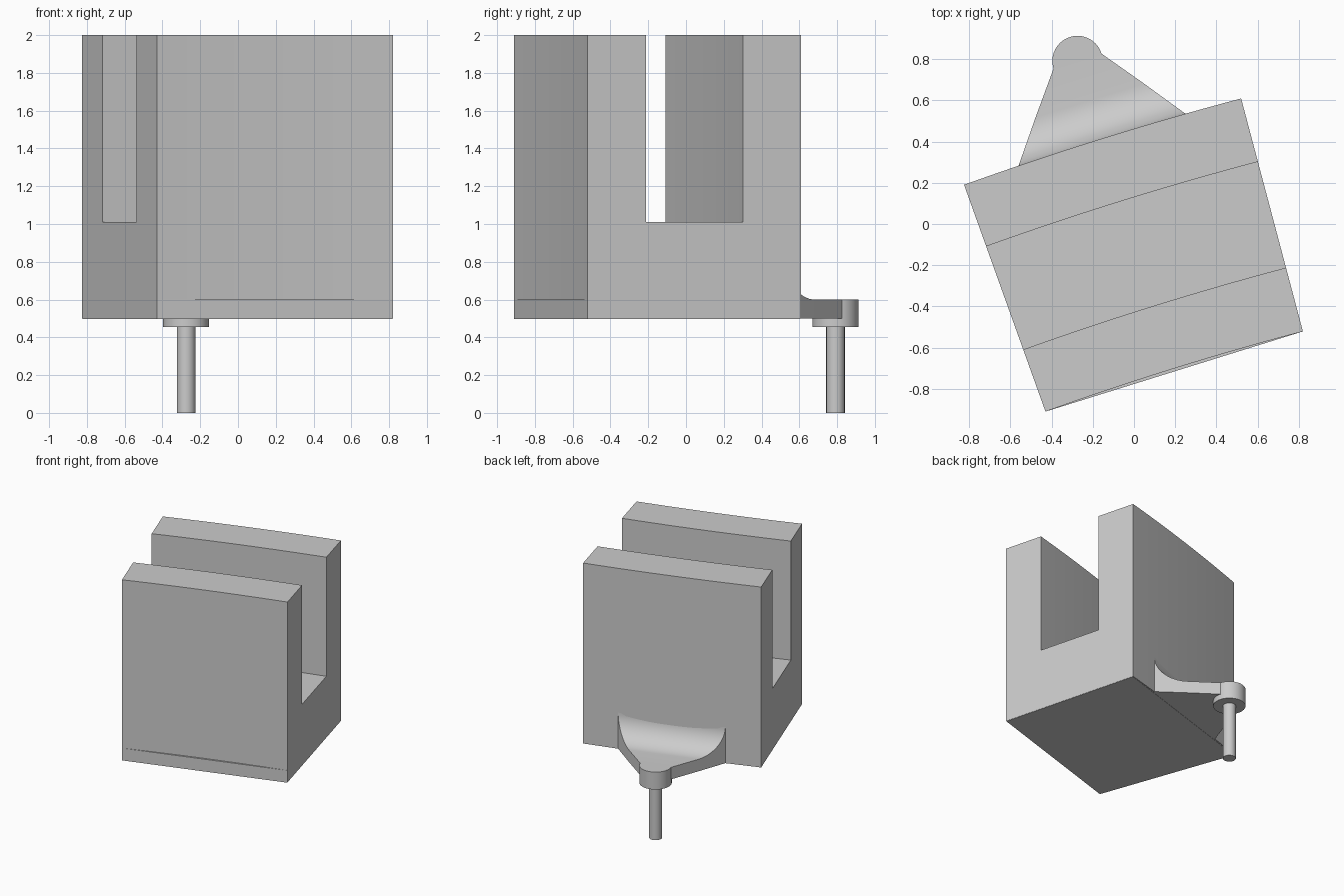
import bpy
import bmesh
from math import sin, cos, sqrt, radians
from mathutils import Matrix

cube = bpy.data.objects.get("Cube")
if cube:
    bpy.data.objects.remove(cube, do_unlink=True)

grey = bpy.data.materials.new("plain_grey")
grey.use_nodes = True
GREY = (0.6, 0.6, 0.6, 1)
grey.diffuse_color = GREY
grey.node_tree.nodes["Principled BSDF"].inputs["Base Color"].default_value = GREY

# Local frame: origin at the middle of the back edge, turned about z
FRAME = Matrix.Translation((-0.1525, 0.40, 0)) @ Matrix.Rotation(radians(17.3), 4, "Z")
RADIUS, HALF_ANGLE, DEPTH = 16.5, radians(2.447), 1.17
CENTRE_Y = -RADIUS * cos(HALF_ANGLE)


def finish(name, bm):
    bmesh.ops.recalc_face_normals(bm, faces=bm.faces)
    bm.transform(FRAME)
    mesh = bpy.data.meshes.new(name)
    bm.to_mesh(mesh)
    bm.free()
    mesh.materials.append(grey)
    obj = bpy.data.objects.new(name, mesh)
    bpy.context.collection.objects.link(obj)
    bpy.ops.object.select_all(action="DESELECT")
    obj.select_set(True)
    bpy.context.view_layer.objects.active = obj
    bpy.ops.object.shade_smooth_by_angle(angle=radians(30))


def loft(name, sections):
    """Skin a row of matching closed sections and cap both ends."""
    bm = bmesh.new()
    rings = [[bm.verts.new(p) for p in s] for s in sections]
    n = len(rings[0])
    for a, b in zip(rings, rings[1:]):
        for i in range(n):
            j = (i + 1) % n
            bm.faces.new((a[i], a[j], b[j], b[i]))
    bm.faces.new(rings[0])
    bm.faces.new(rings[-1])
    finish(name, bm)


def disc(name, y, radius, z0, z1):
    bm = bmesh.new()
    bmesh.ops.create_cone(bm, cap_ends=True, segments=40, radius1=radius, radius2=radius,
                          depth=z1 - z0,
                          matrix=Matrix.Translation((0, y, (z0 + z1) / 2)))
    finish(name, bm)


# Curved block: a U-shaped profile swept along a shallow arc
profile = [(0, 0.5), (0, 2), (0.318, 2), (0.318, 1.01),
           (0.85, 1.01), (0.85, 2), (DEPTH, 2), (DEPTH, 0.5)]
STEPS = 16
block = []
for k in range(STEPS + 1):
    a = HALF_ANGLE * (2 * k / STEPS - 1)
    block.append([((RADIUS - d) * sin(a), CENTRE_Y + (RADIUS - d) * cos(a), z)
                  for d, z in profile])
loft("slotted_block", block)

# Straight-edged base slab
front_y = -DEPTH * cos(HALF_ANGLE)
front_w = (RADIUS - DEPTH) * sin(HALF_ANGLE) - 0.002
back_w = RADIUS * sin(HALF_ANGLE) - 0.002
loft("base_slab", [[(-w, y, 0.498), (w, y, 0.498), (w, y, 0.6), (-w, y, 0.6)]
                   for w, y in ((front_w, front_y), (back_w, -0.002))])

# Tapered bracket with a concave fillet rising up the back of the block
FILLET, START, END = 0.2, 0.01, 0.413
bracket = []
for y in [-0.01] + [START + FILLET * (1 - cos(radians(t))) for t in range(0, 91, 6)] + [END]:
    d = min(max(y - START, 0), FILLET)
    top = 0.6 + FILLET - sqrt(max(0, FILLET ** 2 - (FILLET - d) ** 2))
    w = 0.424 - 0.3 * (y - START) / (END - START)
    if y == END:
        w = 0.119
    bracket.append([(-w, y, 0.5), (w, y, 0.5), (w, y, top), (-w, y, top)])
loft("fillet_bracket", bracket)

# Round boss and the pin below it
disc("round_boss", 0.41, 0.122, 0.455, 0.6)
disc("pin", 0.41, 0.049, 0, 0.46)
